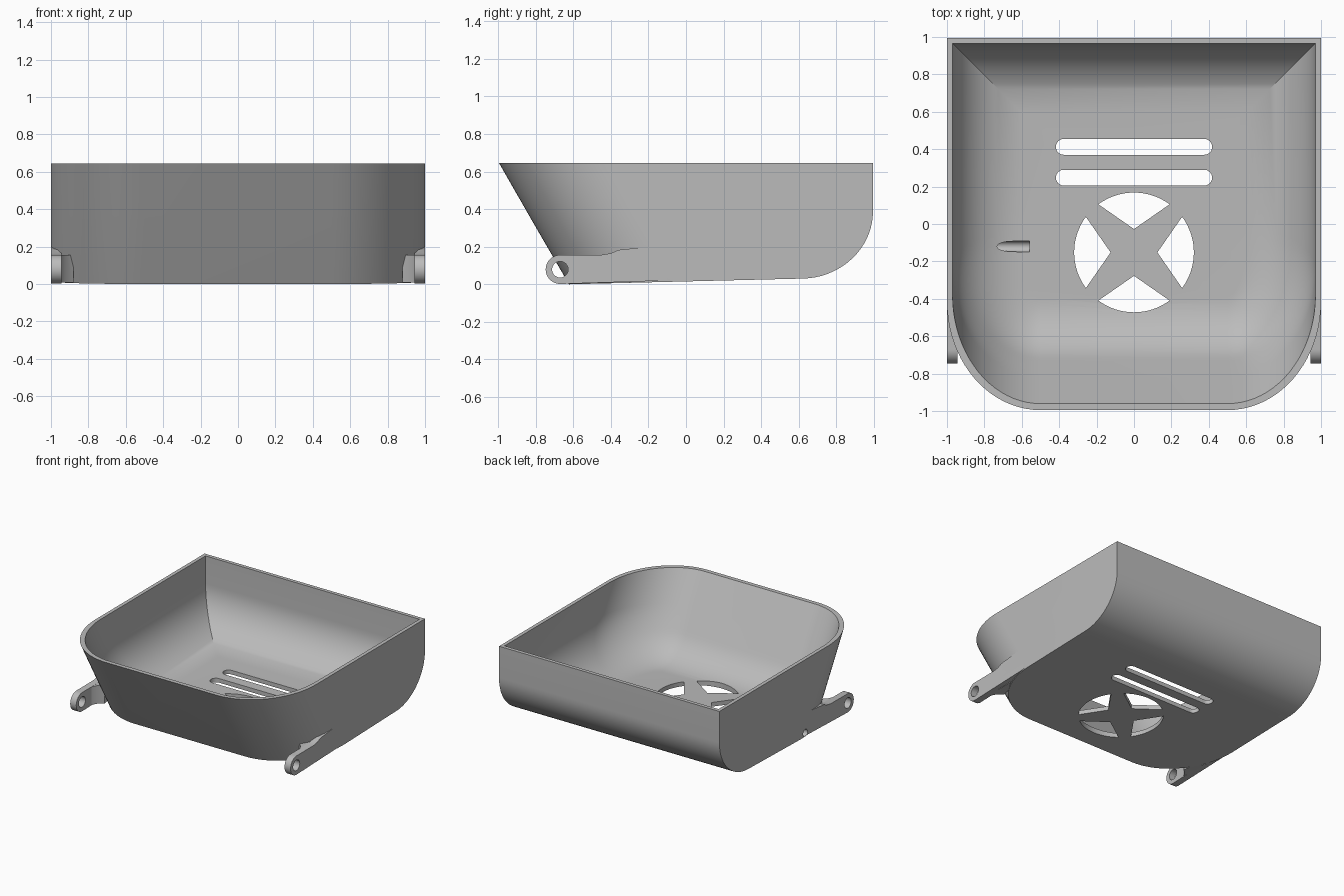
import bpy, bmesh
from math import sin, cos, tan, pi, sqrt, radians

if "Cube" in bpy.data.objects:
    bpy.data.objects.remove(bpy.data.objects["Cube"])

H = 0.645            # rim height
R = 0.37             # bottom rounding
LEAN = tan(radians(30))
WALL = 0.03
FLOOR = 0.035

grey = bpy.data.materials.new("plain_grey")
grey.use_nodes = True
colour = (0.5, 0.5, 0.5, 1)
grey.diffuse_color = colour
grey.node_tree.nodes["Principled BSDF"].inputs["Base Color"].default_value = colour


def make(name, bm):
    bmesh.ops.recalc_face_normals(bm, faces=bm.faces)
    mesh = bpy.data.meshes.new(name)
    bm.to_mesh(mesh)
    bm.free()
    mesh.materials.append(grey)
    ob = bpy.data.objects.new(name, mesh)
    bpy.context.collection.objects.link(ob)
    return ob


def loft(name, rings):
    """Skin a stack of equal-length rings and cap both ends."""
    bm = bmesh.new()
    rows = [[bm.verts.new(p) for p in ring] for ring in rings]
    n = len(rows[0])
    for a, b in zip(rows, rows[1:]):
        for i in range(n):
            j = (i + 1) % n
            bm.faces.new((a[i], a[j], b[j], b[i]))
    bm.faces.new(rows[0])
    bm.faces.new(rows[-1])
    return make(name, bm)


def prism(name, pts, axis, lo, hi):
    """Extrude a flat outline along x (points are y, z) or z (points are x, y)."""
    if axis == "x":
        rings = [[(t, a, b) for a, b in pts] for t in (lo, hi)]
    else:
        rings = [[(a, b, t) for a, b in pts] for t in (lo, hi)]
    return loft(name, rings)


def arc(cx, cy, r, start, end, n=16):
    steps = [radians(start + (end - start) * i / n) for i in range(n + 1)]
    return [(cx + r * cos(t), cy + r * sin(t)) for t in steps]


def combine(target, tool, operation):
    mod = target.modifiers.new(operation, "BOOLEAN")
    mod.operation = operation
    mod.solver = "EXACT"
    mod.object = tool
    bpy.context.view_layer.objects.active = target
    bpy.ops.object.modifier_apply(modifier=mod.name)
    bpy.data.objects.remove(tool)


def ring(h, inner):
    """Plan outline of the tray at height h above its own floor."""
    z = h + (FLOOR if inner else 0)
    wall = WALL if inner else 0
    reach = sqrt(max(0, R * R - max(0, R - h) ** 2))
    inset = R - reach
    line = -0.995 + LEAN * (H - z) + wall / cos(radians(30))
    centre = line + 0.58
    front = line
    if inner and h < R / 2:                      # rounded foot of the front wall
        foot = line + LEAN * h + R * LEAN
        front = foot - reach
    side = 1 - wall - (inset if inner else 0)
    back = 0.995 - wall - inset
    n = 20
    corner = [(0.5 + (side - 0.5) * cos(t), centre - (centre - front) * sin(t))
              for t in (pi / 2 * i / n for i in range(n + 1))]
    pts = [(-side, back), (side, back)] + corner + [(-x, y) for x, y in reversed(corner)]
    tilt = 0.0244 * max(0, 1 - z / H)
    return [(x, y, z + tilt * (y + 0.63)) for x, y in pts]


# Tray body
bend = [R * (1 - cos(pi / 2 * i / 18)) for i in range(19)]
tray = loft("tray", [ring(h, False) for h in bend + [H]])

# Hinge arms with a blended root, one on each side
for s in (-1, 1):
    profile = arc(-0.67, 0.079, 0.077, 270, 90)
    profile += [(-0.45, 0.157), (-0.4, 0.165), (-0.36, 0.183), (-0.2, 0.2),
                (-0.1, 0.2), (-0.1, 0.02)]
    arm = prism("hinge_arm", profile, "x", s * 0.945, s * 0.9995)
    root = prism("arm_root", [(s * x, y) for x, y in
                              ((0.96, -0.56), (0.945, -0.55), (0.925, -0.51),
                               (0.88, -0.47), (0.9, -0.38), (0.96, -0.3))],
                 "z", 0.008, 0.156)
    combine(arm, root, "UNION")
    combine(tray, arm, "UNION")

# Hollow inside
hollow = loft("hollow", [ring(h, True) for h in bend + [H - FLOOR, H]])
combine(tray, hollow, "DIFFERENCE")

# Pin holes through the arms
for s in (-1, 1):
    pin = prism("pin_hole", arc(-0.67, 0.079, 0.043, 0, 345, 23), "x", s * 0.92, s * 1.1)
    combine(tray, pin, "DIFFERENCE")

# Drain slots
for y in (0.2475, 0.4125):
    outline = arc(0.375, y, 0.0425, -90, 90) + arc(-0.375, y, 0.0425, 90, 270)
    combine(tray, prism("slot", outline, "z", -0.1, 0.2), "DIFFERENCE")

# Four fan openings that leave a star between them
for k in range(4):
    a = 90 * k
    tip = (0.125 * cos(radians(a)), -0.152 + 0.125 * sin(radians(a)))
    outline = [tip] + arc(0, -0.152, 0.32, a - 36.5, a + 36.5)
    combine(tray, prism("fan_opening", outline, "z", -0.1, 0.2), "DIFFERENCE")

# Cable hole in the right side
cable = prism("cable_hole", arc(-0.12, 0.043, 0.029, 0, 345, 23), "x", -1.1, -0.56)
combine(tray, cable, "DIFFERENCE")

# Smooth curves, sharp edges
bpy.ops.object.select_all(action="DESELECT")
tray.select_set(True)
bpy.context.view_layer.objects.active = tray
bpy.ops.object.shade_smooth_by_angle(angle=radians(25))
